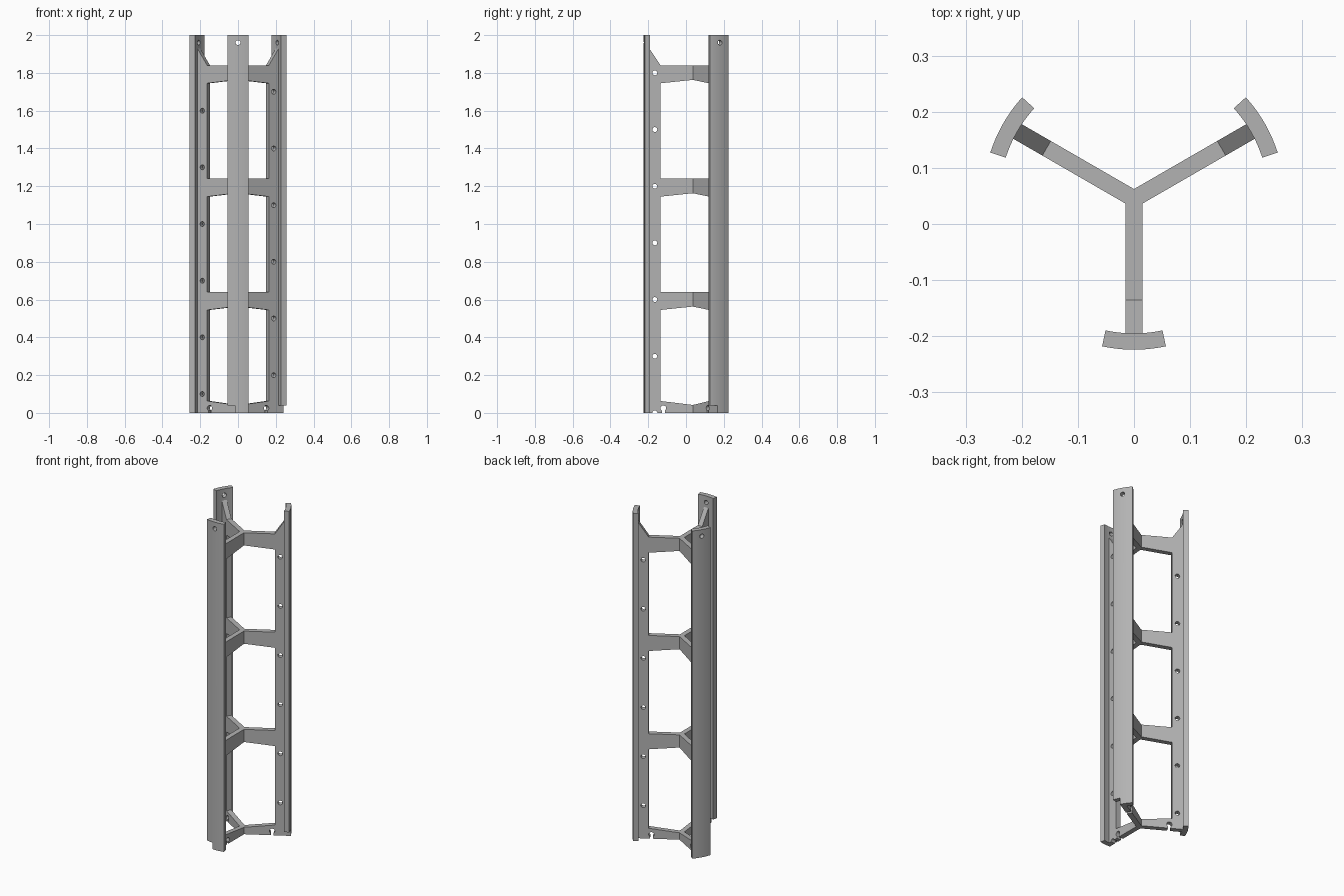
import bpy, bmesh
from math import radians, sin, cos, pi
from mathutils import Matrix, Vector

cube = bpy.data.objects.get("Cube")
if cube:
    bpy.data.objects.remove(cube)

HUB_Y = 0.045        # axis of the three-armed frame
HEIGHT = 2.0
R_IN, R_OUT = 0.24, 0.269
HALF_ANGLE = radians(12.2)
RAIL = 0.18          # inner edge of each upright
HOLE_R = 0.013

grey = bpy.data.materials.new("plain grey")
grey.use_nodes = True
grey.diffuse_color = (0.45, 0.45, 0.45, 1)
grey.node_tree.nodes["Principled BSDF"].inputs["Base Color"].default_value = grey.diffuse_color


def arc(cx, cy, r, start, end, n=16):
    """Points on an arc, angles in degrees."""
    steps = [radians(start + (end - start) * i / n) for i in range(n + 1)]
    return [(cx + r * cos(t), cy + r * sin(t)) for t in steps]


def arm_frame(angle):
    """Local x runs outward, local y runs up, local z across the arm."""
    c, s = cos(angle), sin(angle)
    return Matrix(((c, 0, s, 0), (s, 0, -c, HUB_Y), (0, 1, 0, 0), (0, 0, 0, 1)))


def add_mesh(name, bm):
    bmesh.ops.recalc_face_normals(bm, faces=bm.faces)
    mesh = bpy.data.meshes.new(name)
    bm.to_mesh(mesh)
    bm.free()
    mesh.materials.append(grey)
    obj = bpy.data.objects.new(name, mesh)
    bpy.context.collection.objects.link(obj)
    return obj


def plate(name, loops, half_thickness, matrix):
    """Flat plate from an outline and holes."""
    curve = bpy.data.curves.new(name + "_outline", "CURVE")
    curve.dimensions, curve.fill_mode = "2D", "BOTH"
    curve.extrude = half_thickness
    for pts in loops:
        spline = curve.splines.new("POLY")
        spline.points.add(len(pts) - 1)
        for p, (x, y) in zip(spline.points, pts):
            p.co = (x, y, 0, 1)
        spline.use_cyclic_u = True
    tmp = bpy.data.objects.new(name + "_outline", curve)
    bpy.context.collection.objects.link(tmp)
    deps = bpy.context.evaluated_depsgraph_get()
    mesh = bpy.data.meshes.new_from_object(tmp.evaluated_get(deps))
    bm = bmesh.new()
    bm.from_mesh(mesh)
    bpy.data.objects.remove(tmp)
    bpy.data.meshes.remove(mesh)
    bmesh.ops.remove_doubles(bm, verts=bm.verts, dist=1e-5)
    bm.transform(matrix)
    return add_mesh(name, bm)


def cut(obj, cutter):
    mod = obj.modifiers.new("cut", "BOOLEAN")
    mod.operation, mod.solver, mod.object = "DIFFERENCE", "EXACT", cutter
    bpy.context.view_layer.objects.active = obj
    bpy.ops.object.modifier_apply(modifier=mod.name)
    bpy.data.objects.remove(cutter)


def make_web(name, angle, phase):
    # Foot with keyhole notch, and a half hole where the row meets the floor
    outline = [(0, 0), (0.157, 0), (0.157, 0.012)]
    outline += arc(0.165, 0.025, 0.015, 238, -58)
    outline += [(0.173, 0)]
    if phase == 0:
        outline += arc(0.21, 0, HOLE_R, 180, 0, 8)
    # Upright with sloped shoulder
    outline += [(0.25, 0), (0.25, 1.93), (R_IN, 1.93)]
    # Rungs reaching the hub
    for top in (1.84, 1.24, 0.64):
        outline += [(RAIL, top), (0, top), (0, top - 0.078),
                    (0.017, top - 0.078), (RAIL, top - 0.095)]
    outline += [(RAIL, 0.063), (0.017, 0.043), (0, 0.043)]
    # Row of holes
    heights = [phase + 0.3 * i for i in range(7)]
    holes = [arc(0.21, z, HOLE_R, 0, 337.5, 15) for z in heights if 0.05 < z < 1.85]
    return plate(name, [outline] + holes, 0.015, arm_frame(angle))


def make_flange(name, angle):
    # Curved outer strip
    n = 12
    angles = [angle - HALF_ANGLE + 2 * HALF_ANGLE * i / n for i in range(n + 1)]
    section = [(R_OUT, t) for t in angles] + [(R_IN, t) for t in reversed(angles)]
    bm = bmesh.new()
    face = bm.faces.new([bm.verts.new((r * cos(t), HUB_Y + r * sin(t), 0))
                         for r, t in section])
    ext = bmesh.ops.extrude_face_region(bm, geom=[face])
    tops = [v for v in ext["geom"] if isinstance(v, bmesh.types.BMVert)]
    bmesh.ops.translate(bm, verts=tops, vec=(0, 0, HEIGHT))
    flange = add_mesh(name, bm)

    # Step under the clockwise half
    frame = arm_frame(angle)
    bm = bmesh.new()
    bmesh.ops.create_cube(bm, size=1)
    bm.transform(frame @ Matrix.Translation((0.25, 0, 0.065))
                 @ Matrix.Diagonal((0.1, 0.08, 0.1, 1)))
    cut(flange, add_mesh("step_cutter", bm))

    # Bolt hole near the top
    bm = bmesh.new()
    bmesh.ops.create_cone(bm, cap_ends=True, segments=16, radius1=HOLE_R,
                          radius2=HOLE_R, depth=0.1)
    bm.transform(frame @ Matrix.Translation((0.25, 1.96, 0))
                 @ Matrix.Rotation(pi / 2, 4, "Y"))
    cut(flange, add_mesh("hole_cutter", bm))
    return flange


# Three arms, each a web plate and a curved flange
for side, degrees, phase in (("front", -90, 0), ("left", 30, 0.2), ("right", 150, 0.1)):
    angle = radians(degrees)
    for part in (make_web(side + "_web", angle, phase),
                 make_flange(side + "_flange", angle)):
        bpy.ops.object.select_all(action="DESELECT")
        part.select_set(True)
        bpy.context.view_layer.objects.active = part
        bpy.ops.object.shade_smooth_by_angle(angle=radians(30))
